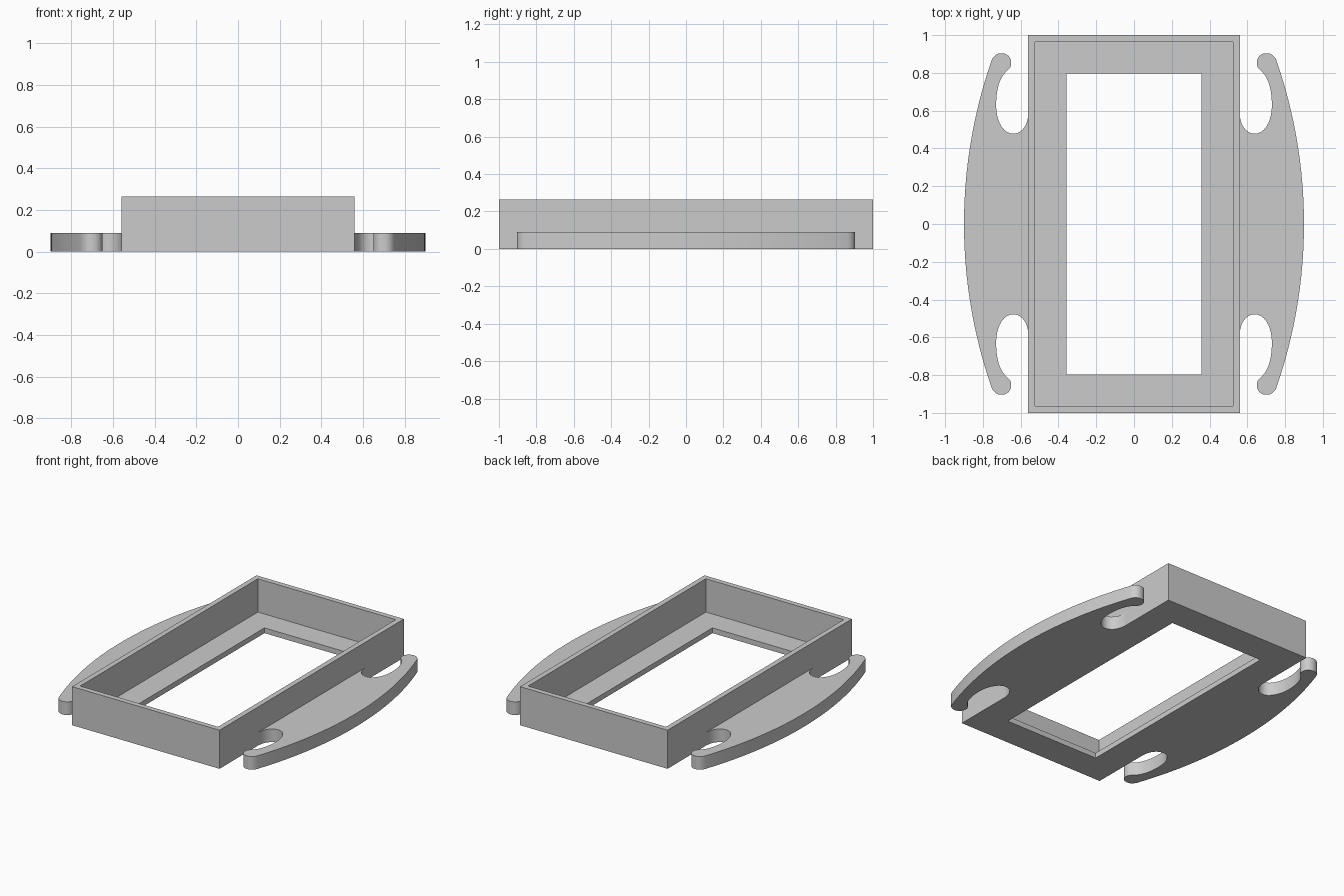
import bpy, bmesh, math
from mathutils import Vector
from mathutils.geometry import interpolate_bezier

if "Cube" in bpy.data.objects:
    bpy.data.objects.remove(bpy.data.objects["Cube"])

grey = bpy.data.materials.new("plain grey")
grey.diffuse_color = (0.6, 0.6, 0.6, 1)
grey.use_nodes = True
grey.node_tree.nodes["Principled BSDF"].inputs["Base Color"].default_value = grey.diffuse_color


def finish(name, bm):
    bmesh.ops.recalc_face_normals(bm, faces=bm.faces)
    mesh = bpy.data.meshes.new(name)
    bm.to_mesh(mesh)
    bm.free()
    mesh.materials.append(grey)
    obj = bpy.data.objects.new(name, mesh)
    bpy.context.collection.objects.link(obj)
    return obj


# Tray frame: rectangular rings joined around an L-shaped wall section
X, Y, WALL, HEIGHT, FLOOR = 0.56, 1.0, 0.036, 0.265, 0.036
LIP = 0.203
section = [(0, 0), (0, HEIGHT), (WALL, HEIGHT), (WALL, FLOOR), (LIP, FLOOR), (LIP, 0)]
bm = bmesh.new()
rings = []
for inset, z in section:
    x, y = X - inset, Y - inset
    rings.append([bm.verts.new((sx * x, sy * y, z))
                  for sx, sy in ((-1, -1), (1, -1), (1, 1), (-1, 1))])
for i, a in enumerate(rings):
    b = rings[(i + 1) % len(rings)]
    for j in range(4):
        k = (j + 1) % 4
        bm.faces.new((a[j], a[k], b[k], b[j]))
finish("tray_frame", bm)

# Half outline of a side wing: hook notch, rounded tip, then shallow outer arc
hook = [
    ((0.56, 0.58), (0.563, 0.52), (0.595, 0.478), (0.64, 0.478)),
    ((0.64, 0.478), (0.695, 0.478), (0.73, 0.55), (0.73, 0.625)),
    ((0.73, 0.625), (0.73, 0.72), (0.71, 0.78), (0.668, 0.815)),
    ((0.668, 0.815), (0.655, 0.825), (0.65, 0.837), (0.65, 0.853)),
    ((0.65, 0.853), (0.65, 0.884), (0.672, 0.904), (0.702, 0.904)),
    ((0.702, 0.904), (0.727, 0.904), (0.744, 0.889), (0.754, 0.866)),
]
half = []
for p0, h0, h1, p1 in hook:
    pts = interpolate_bezier(*(Vector((*p, 0)) for p in (p0, h0, h1, p1)), 10)
    half += [(p.x, p.y) for p in pts[:-1]]
RADIUS = 2.64
start = math.asin(0.866 / RADIUS)
for i in range(17):
    a = start * (1 - i / 16)
    half.append((0.9 - RADIUS + RADIUS * math.cos(a), RADIUS * math.sin(a)))
outline = half + [(x, -y) for x, y in reversed(half[:-1])]

# Extruded wings on both sides
for side, name in ((1, "right_wing"), (-1, "left_wing")):
    bm = bmesh.new()
    base = bm.faces.new([bm.verts.new((side * x, y, 0)) for x, y in outline])
    top = bmesh.ops.extrude_face_region(bm, geom=[base], use_keep_orig=True)
    verts = [v for v in top["geom"] if isinstance(v, bmesh.types.BMVert)]
    bmesh.ops.translate(bm, verts=verts, vec=(0, 0, 0.09))
    wing = finish(name, bm)
    bpy.ops.object.select_all(action='DESELECT')
    wing.select_set(True)
    bpy.context.view_layer.objects.active = wing
    bpy.ops.object.shade_smooth_by_angle(angle=math.radians(30))
